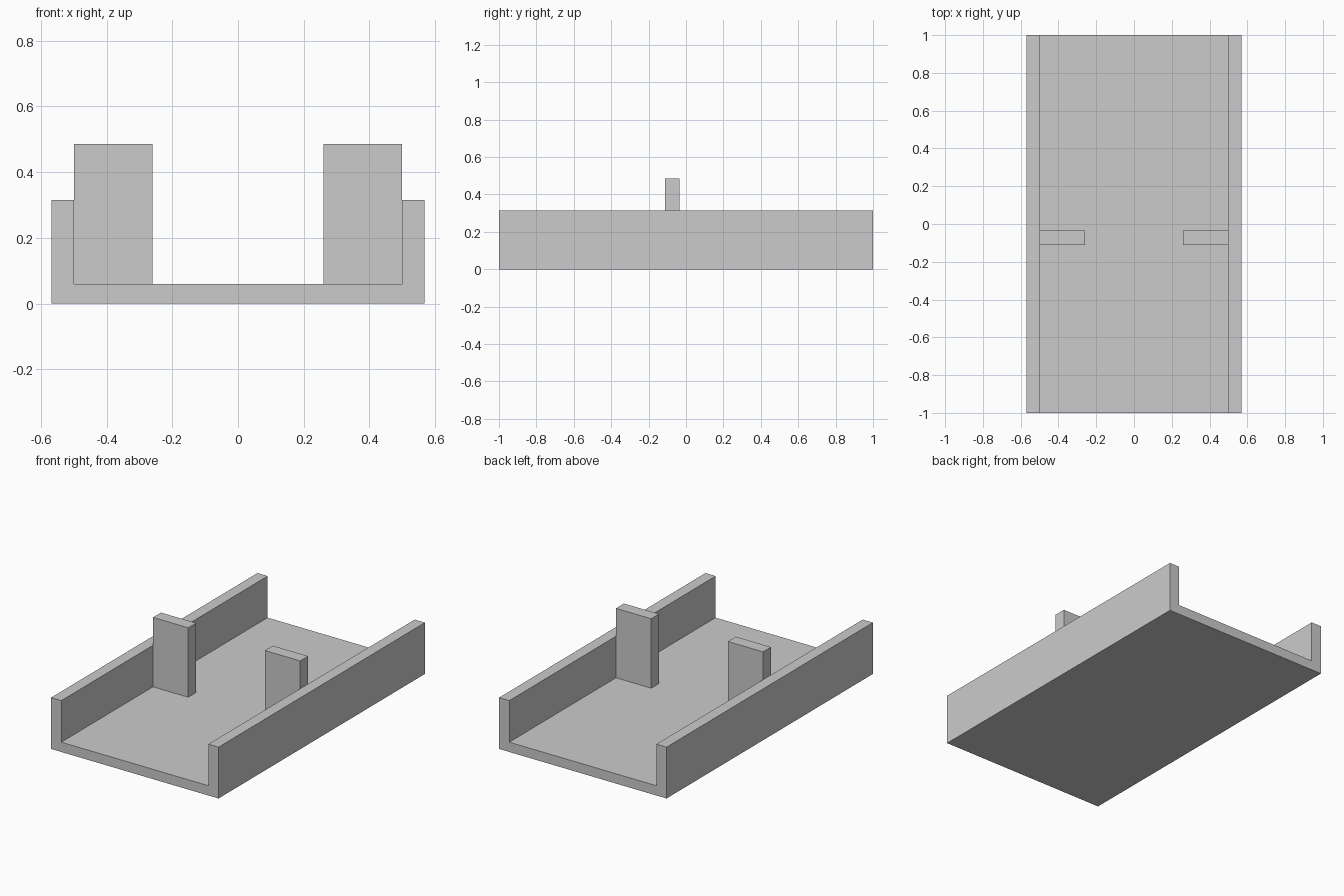
import bpy, bmesh

if "Cube" in bpy.data.objects:
    bpy.data.objects.remove(bpy.data.objects["Cube"])


def extrude_profile(name, points, y0, y1):
    """Extrude a closed x-z outline along y."""
    bm = bmesh.new()
    face = bm.faces.new([bm.verts.new((x, y0, z)) for x, z in points])
    ext = bmesh.ops.extrude_face_region(bm, geom=[face])
    moved = [v for v in ext["geom"] if isinstance(v, bmesh.types.BMVert)]
    bmesh.ops.translate(bm, verts=moved, vec=(0, y1 - y0, 0))
    bmesh.ops.recalc_face_normals(bm, faces=bm.faces)
    mesh = bpy.data.meshes.new(name)
    bm.to_mesh(mesh)
    bm.free()
    obj = bpy.data.objects.new(name, mesh)
    bpy.context.collection.objects.link(obj)
    return obj


OUTER, INNER = 0.568, 0.499
FLOOR, WALL, POST = 0.06, 0.315, 0.486

# U-shaped channel: floor with two side walls
half = [(OUTER, 0), (OUTER, WALL), (INNER, WALL), (INNER, FLOOR)]
extrude_profile("channel", half + [(-x, z) for x, z in reversed(half)], -1, 1)

# Upright plates against the inside of each wall
plate = [(0.26, FLOOR), (INNER, FLOOR), (INNER, POST), (0.26, POST)]
for side, label in ((-1, "left"), (1, "right")):
    extrude_profile(label + "_plate", [(side * x, z) for x, z in plate], -0.111, -0.034)
